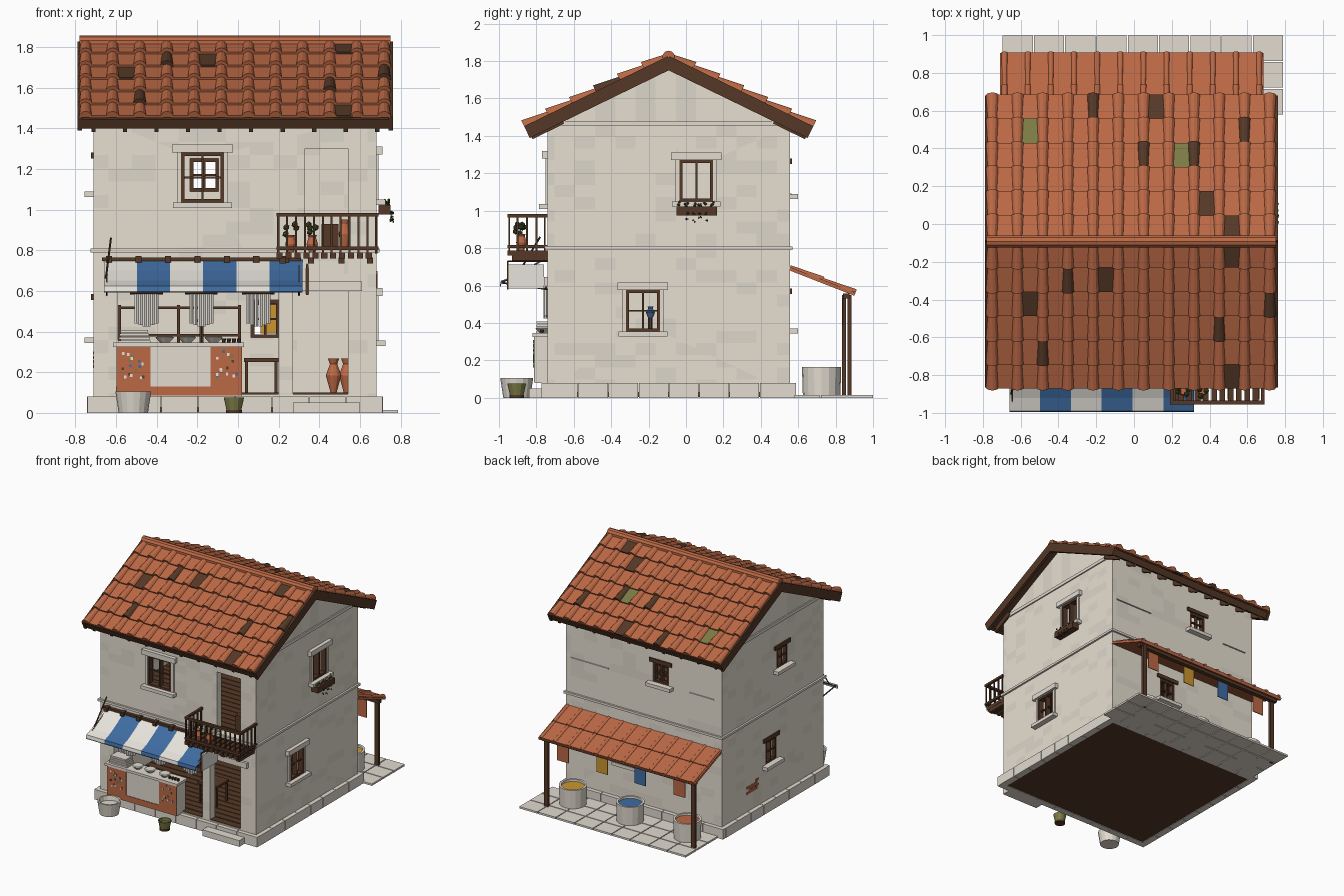
import bpy, bmesh, math, random
from mathutils import Vector, Matrix
default_cube = bpy.data.objects.get("Cube")
if default_cube:
    bpy.data.objects.remove(default_cube, do_unlink=True)
random.seed(4)
PALETTE = {"plaster": (.8, .74, .64), "worn plaster": (.73, .68, .59), "stone": (.76, .71, .63),
           "terracotta": (.5, .14, .06), "dark wood": (.09, .04, .02), "blue": (.05, .15, .36),
           "ochre": (.6, .3, .03), "moss": (.2, .2, .06), "linen": (.86, .83, .77), "leaf": (.06, .07, .02)}
PLASTER, WORN, STONE, CLAY, WOOD, BLUE, OCHRE, MOSS, LINEN, LEAF = range(len(PALETTE))
MATERIALS, parts, openings = [], {}, []
for label, rgb in PALETTE.items():
    material = bpy.data.materials.new(label)
    material.use_nodes = True
    material.diffuse_color = (*rgb, 1)
    material.node_tree.nodes["Principled BSDF"].inputs["Base Color"].default_value = (*rgb, 1)
    MATERIALS.append(material)
# Shape helpers: every part name collects its pieces in one mesh
def part(name):
    return parts[name] if name in parts else parts.setdefault(name, bmesh.new())
def paint(verts, color):
    for face in {f for v in verts for f in v.link_faces}:
        face.material_index = color
def box(name, color, low, high):
    low, high = Vector(low), Vector(high)
    matrix = Matrix.Translation((low + high) / 2) @ Matrix.Diagonal((*[abs(c) for c in high - low], 1))
    paint(bmesh.ops.create_cube(part(name), size=1, matrix=matrix)["verts"], color)
def loft(name, color, rings):
    bm = part(name)
    rows = [[bm.verts.new(p) for p in ring] for ring in rings]
    for a, b in zip(rows, rows[1:]):
        for i in range(len(a)):
            bm.faces.new((a[i - 1], a[i], b[i], b[i - 1]))
    bm.faces.new(rows[0])
    bm.faces.new(rows[-1])
    paint([v for row in rows for v in row], color)
def prism(name, color, profile, x0, x1):
    loft(name, color, [[Vector((x, y, z)) for y, z in profile] for x in (x0, x1)])
def lathe(name, color, profile, x, y, sides=12):
    turn = [math.tau * i / sides for i in range(sides)]
    loft(name, color, [[Vector((x + r * math.cos(a), y + r * math.sin(a), z)) for a in turn] for r, z in profile])
def rod(name, color, start, end, radius, sides=6):
    start, end = Vector(start), Vector(end)
    matrix = Matrix.Translation((start + end) / 2) @ (end - start).to_track_quat("Z", "Y").to_matrix().to_4x4()
    paint(bmesh.ops.create_cone(part(name), segments=sides, radius1=radius, radius2=radius, cap_ends=True,
                                depth=(end - start).length, matrix=matrix)["verts"], color)
def foliage(name, x, y, z, size):
    for _ in range(4):
        spot = Vector((x, y, z)) + Vector([random.uniform(-size, size) for _ in range(3)])
        paint(bmesh.ops.create_icosphere(part(name), subdivisions=1, radius=size * .6,
                                         matrix=Matrix.Translation(spot))["verts"], LEAF)
def finish(name):
    bm = parts.pop(name)
    bmesh.ops.recalc_face_normals(bm, faces=bm.faces)
    used = sorted({f.material_index for f in bm.faces})
    for face in bm.faces:
        face.material_index = used.index(face.material_index)
    result = bpy.data.objects.new(name, bpy.data.meshes.new(name))
    bm.to_mesh(result.data)
    for index in used:
        result.data.materials.append(MATERIALS[index])
    bpy.context.scene.collection.objects.link(result)
    return result
# House outline, and boxes measured along a wall (u), outwards (n) and up (z)
LEFT, RIGHT, FRONT, BACK, MIDDLE = -.71, .68, -.74, .555, -.0925
WALLS = {"front": lambda u, n: (u, FRONT - n), "back": lambda u, n: (u, BACK + n),
         "east": lambda u, n: (RIGHT + n, u), "west": lambda u, n: (LEFT - n, u)}
def on(wall, name, color, u, n, z):
    box(name, color, (*WALLS[wall](u[0], n[0]), z[0]), (*WALLS[wall](u[1], n[1]), z[1]))
def opening(wall, u0, u1, z0, z1):
    openings.append(f"cutter_{len(openings)}")
    on(wall, openings[-1], PLASTER, (u0, u1), (-.1, .05), (z0, z1))
def window(wall, name, center, z0, z1, width, rustic=False, cross=True):
    u0, u1, t, depth = center - width / 2, center + width / 2, .016, (-.035, -.003 if rustic else .01)
    opening(wall, u0, u1, z0, z1)
    for a, b in ((u0, u0 + t), (u1 - t, u1), (center - t / 3, center + t / 3)):
        on(wall, name, WOOD, (a, b), depth, (z0, z1))
    for z in (z0, z1 - t):
        on(wall, name, WOOD, (u0, u1), depth, (z, z + t))
    if cross:
        on(wall, name, WOOD, (u0, u1), (-.02, -.005), ((z0 + z1) / 2 - .005, (z0 + z1) / 2 + .005))
    on(wall, name, STONE, (u0 - .04, u1 + .04), (-.01, .045), (z0 - .027, z0))
    if rustic:
        on(wall, name, WOOD, (u0 - .03, u1 + .03), (-.01, .012), (z1, z1 + .03))
    else:
        on(wall, name, STONE, (u0 - .045, u1 + .045), (-.01, .03), (z1, z1 + .04))
        for a, b in ((u0 - .02, u0), (u1, u1 + .02)):
            on(wall, name, STONE, (a, b), (-.01, .012), (z0, z1))
window("front", "front_window", -.175, 1.035, 1.28, .21)
window("back", "back_upper_window", -.165, 1.09, 1.25, .14, rustic=True)
window("back", "back_lower_window", .134, .37, .555, .14, rustic=True)
window("east", "east_upper_window", .055, 1.05, 1.27, .18, cross=False)
window("east", "east_lower_window", -.23, .355, .575, .18)
window("west", "west_upper_window", -.21, 1.09, 1.25, .14, rustic=True)
window("west", "west_lower_window", -.07, .37, .555, .14, rustic=True)
for doorway in ((-.59, .2, .09, .66), (.27, .54, .09, .6), (.33, .54, .81, 1.3)):
    opening("front", *doorway)
# Hollow walls with rooms and openings cut out, then split into plaster patches
def gable(inset, bottom):
    return [(FRONT + inset, bottom), (FRONT + inset, 1.46), (MIDDLE, 1.775 - inset / 2),
            (BACK - inset, 1.46), (BACK - inset, bottom)]
prism("walls", PLASTER, gable(0, .03), LEFT, RIGHT)
prism("cutter_room", PLASTER, gable(.06, 0), LEFT + .06, RIGHT - .06)
walls = finish("walls")
walls.data.materials.append(MATERIALS[WORN])
bpy.context.view_layer.objects.active = walls
for name in ["cutter_room"] + openings:
    cutter = finish(name)
    cutter.hide_render = True
    modifier = walls.modifiers.new(name, "BOOLEAN")
    modifier.operation, modifier.solver, modifier.object = "DIFFERENCE", "EXACT", cutter
    bpy.ops.object.modifier_apply(modifier=name)
    bpy.data.objects.remove(cutter, do_unlink=True)
bm = bmesh.new()
bm.from_mesh(walls.data)
SIZE = Vector((.116, .108, .065))
for axis in range(3):
    for i in range(-7, 23):
        normal = Vector([float(k == axis) for k in range(3)])
        bmesh.ops.bisect_plane(bm, geom=bm.verts[:] + bm.edges[:] + bm.faces[:], plane_no=normal,
                               plane_co=normal * SIZE[axis] * (i + .5))
for face in bm.faces:
    face.material_index = int(random.random() < .2)
bm.to_mesh(walls.data)
# Planked floors, plinth blocks, string courses, ledges and bare bricks
box("ground_floor", WOOD, (LEFT + .005, FRONT + .005, .004), (RIGHT - .005, BACK - .005, .094))
box("upper_floor", WOOD, (LEFT + .03, FRONT + .03, .77), (RIGHT - .03, BACK - .03, .804))
for i in range(19):
    y = FRONT + .06 + i * .062
    for z in (.09, .8):
        box("floor_planks", WOOD, (LEFT + .06, y, z), (RIGHT - .06, y + .056, z + .01))
for wall in WALLS:
    along_x = wall in ("front", "back")
    start, end = (LEFT - .033, RIGHT + .033) if along_x else (FRONT, BACK)
    step = (end - start) / 8
    for i in range(8):
        on(wall, "plinth", STONE, (start + i * step + .002, start + (i + 1) * step - .002), (-.02, .033), (0, .08))
    on(wall, "string_course", STONE, (start + .018 * along_x, end - .018 * along_x), (-.01, .015), (.79, .808))
    if not along_x:
        on(wall, "string_course", STONE, (start, end), (-.01, .01), (1.455, 1.48))
for u in ((.3, .64), (-.64, -.42)):
    on("back", "back_ledges", STONE, u, (-.005, .008), (1.085, 1.091))
for i in range(10):
    u, z = .11 + i % 3 * .045 - i // 3 % 2 * .02, .22 + i // 3 * .022
    on("west", "exposed_bricks", CLAY, (u, u + .04), (-.01, .004), (z, z + .017))
# Main roof: local x, distance s down the slope, height h off the slope
TILT, PITCH, COLUMNS, ROWS = math.atan(.487), .1335, 12, 6
LENGTH = .768 / math.cos(TILT)
def slope_frame(side, origin, tilt):
    down = Vector((0, side * math.cos(tilt), -math.sin(tilt)))
    normal = Vector((0, side * math.sin(tilt), math.cos(tilt)))
    return lambda x, s, h: Vector(origin) + Vector((x, 0, 0)) + down * s + normal * h
def slab(name, color, frame, x, s, h, drop=0):
    loft(name, color, [[frame(a, q, b + d) for a, b in ((x[0], h[0]), (x[1], h[0]), (x[1], h[1]), (x[0], h[1]))]
                       for q, d in zip(s, (0, drop))])
def barrel(name, color, frame, x, s, radii, lifts):
    arc = [math.pi * i / 6 for i in range(7)]
    loft(name, color, [[frame(x + r * math.cos(a), q, r * math.sin(a) + h) for a in arc]
                       for q, r, h in zip(s, radii, lifts)])
# Weathered tiles keyed by column and row from the eave
COVERS = {-1: {(3, 4), (2, 1), (11, 3), (9, 2)}, 1: {(4, 0), (6, 2), (8, 2), (10, 1)}}
PANS = {-1: {(1, 3), (4, 4), (9, 5), (9, 0)}, 1: {(6, 0), (8, 4), (9, 5)}}
MOSSY = {-1: set(), 1: {(1, 1), (7, 2)}}
for side in (-1, 1):
    frame, step = slope_frame(side, (0, MIDDLE, 1.815), TILT), LENGTH / ROWS
    slab("roof_deck", WOOD, frame, (-.78, .75), (0, LENGTH - .01), (-.03, 0))
    slab("eave_board", WOOD, frame, (-.78, .75), (LENGTH - .03, LENGTH - .005), (-.05, 0))
    for x in (-.79, .74):
        slab("barge_boards", WOOD, frame, (x, x + .022), (0, LENGTH), (-.058, .012))
    for i in range(10):
        slab("rafters", WOOD, frame, (i * .155 - .72, i * .155 - .7), (LENGTH - .2, LENGTH - .01), (-.07, -.03))
    for key in ((column, row) for row in range(ROWS) for column in range(COLUMNS)):
        x, low = -.75 + key[0] * PITCH, LENGTH - key[1] * step
        ends = (max(low - step * 1.1, 0), low)
        barrel("roof_tiles", WOOD if key in COVERS[side] else CLAY, frame, x, ends, (.026, .034), (0, .013))
        if key[0] < COLUMNS - 1:
            color = MOSS if key in MOSSY[side] else WOOD if key in PANS[side] else CLAY
            slab("roof_tiles", color, frame, (x + .02, x + PITCH - .02), ends, (-.002, .012), drop=.012)
for i in range(COLUMNS):
    rod("ridge_tiles", CLAY, (-.78 + i * .1275, MIDDLE, 1.822), (-.652 + i * .1275, MIDDLE, 1.822), .034, 10)
# Back lean-to with posts, hanging cloths, dye vats and paving
lean = slope_frame(1, (0, BACK, .693), math.atan(.39))
slab("lean_to_roof", CLAY, lean, (-.71, .685), (0, .375), (-.012, .006))
for i in range(24):
    x, s = -.685 + i // 2 * .1225, i % 2 * .185
    barrel("lean_to_roof", CLAY, lean, x, (s, s + .19), (.013, .017), (.003, .007))
    if i < 22:
        slab("lean_to_roof", CLAY, lean, (x + .012, x + .11), (s, s + .188), (0, .008), drop=.006)
box("lean_to_beam", WOOD, (-.69, .84, .53), (.67, .875, .557))
for x, y in ((-.66, .845), (.63, .875)):
    box("lean_to_posts", WOOD, (x - .018, y - .011, 0), (x + .018, y + .011, .55))
for x, color in zip((.51, .16, -.18, -.53), (CLAY, OCHRE, BLUE, CLAY)):
    box("hanging_cloths", color, (x - .05, .836, .39), (x + .05, .842, .53))
for x, color in zip((.5, -.01, -.52), (OCHRE, BLUE, CLAY)):
    lathe("dye_vats", STONE, [(.1, 0), (.105, .165), (.088, .165), (.085, .13)], x, .725, 16)
    lathe("vat_dye", color, [(.087, .14), (.087, .15)], x, .725, 16)
for x, y in ((-.695 + i % 9 * .1655, .58 + i // 9 * .142) for i in range(27)):
    box("paving", STONE, (x, y, 0), (x + .159, y + .135, .015))
# Shop counter with mosaic panels, wares, shelves and drapes
box("counter", STONE, (-.6, -.81, .08), (.02, -.7, .325))
box("counter", CLAY, (-.6, -.814, .085), (.02, -.809, .13))
box("counter_top", STONE, (-.615, -.822, .325), (.03, -.69, .345))
for x0, x1 in ((-.595, -.43), (-.135, .02)):
    box("mosaic_panels", CLAY, (x0, -.814, .13), (x1, -.809, .325))
    for i in range(16):
        x, z = random.uniform(x0 + .02, x1 - .03), random.uniform(.15, .3)
        box("mosaic_chips", (LINEN, LEAF, MOSS, LINEN, BLUE)[i % 5], (x, -.817, z), (x + .012, -.812, z + .014))
for i in range(4):
    box("tray_stack", STONE, (-.59 + i * .004, -.8, .345 + i * .017), (-.43 - i * .004, -.71, .357 + i * .017))
    lathe("cups", WOOD, [(.008, .345), (.011, .365)], -.07 + i * .025, -.77, 8)
for x in (-.36, -.25, -.12):
    lathe("bowls", STONE, [(.02, .345), (.045, .37), (.038, .375)], x, -.76)
for z in (.375, .51):
    box("shelves", WOOD, (-.59, .39, z), (.01, .495, z + .014))
for x in (-.59, -.3, 0):
    box("shelves", WOOD, (x, .39, .1), (x + .014, .495, .53))
rod("jar_stand", WOOD, (-.18, -.19, .1), (-.18, -.19, .43), .012)
lathe("blue_jar", BLUE, [(.014, .43), (.024, .455), (.012, .478), (.016, .488)], -.18, -.19)
box("work_table", WOOD, (.03, -.56, .25), (.2, -.4, .27))
for x, y in ((.035, -.55), (.035, -.42), (.18, -.55), (.18, -.42)):
    box("work_table", WOOD, (x, y, .1), (x + .015, y + .015, .25))
for center in (-.45, -.18, .1):
    rod("drape_rails", WOOD, (center - .08, -.75, .59), (center + .08, -.75, .59), .007)
    for i in range(6):
        x = center - .05 + i * .02
        rod("drapes", LINEN, (x, -.752, .585), (x, -.752, .42 + abs(i - 2.5) * .008), .011)
# Striped awning with rail, struts and the hanging sign
SLOPE = [(-.745, .755), (-.83, .70), (-.92, .65), (-.99, .625), (-.995, .598)]
for i in range(6):
    prism("awning", BLUE if i % 2 else LINEN, SLOPE + [(y + .004, z - .006) for y, z in reversed(SLOPE)],
          -.66 + i * .163, -.497 + i * .163)
box("awning_rail", WOOD, (-.67, -.765, .748), (.31, FRONT, .765))
for i in range(7):
    box("awning_rail", WOOD, (-.65 + i * .145, -.785, .74), (-.62 + i * .145, FRONT, .772))
for x in (-.645, .3):
    rod("awning_struts", WOOD, (x, FRONT, .58), (x, -.985, .615), .005)
    rod("awning_struts", WOOD, (x, -.985, .615), (x, FRONT, .75), .004)
rod("awning_struts", WOOD, (-.65, -.9, .66), (-.625, -.78, .86), .005)
box("sign_board", LINEN, (.332, -.95, .585), (.348, -.76, .712))
box("sign_board", WOOD, (.334, -.956, .58), (.346, -.95, .73))
rod("sign_bracket", WOOD, (.34, -.955, .73), (.34, FRONT, .73), .005)
# Balcony with slatted floor, railing, potted plants and a crate inside
for x in (.22, .36, .51, .65):
    box("balcony_brackets", WOOD, (x - .015, -.93, .735), (x + .015, FRONT, .765))
for z in (.8, .965):
    box("balcony_rail", WOOD, (.19, -.955, z), (.69, -.935, z + .018))
    for x in (.19, .672):
        box("balcony_rail", WOOD, (x, -.955, z), (x + .018, FRONT, z + .018))
for i in range(12):
    x = .198 + i * .0438
    box("balcony_balusters", WOOD, (x - .005, -.95, .785), (x + .005, -.94, .97))
    box("balcony_floor", WOOD, (x - .008, -.955, .76), (x + .022 - i // 11 * .03, FRONT, .788))
for x, y in ((x, y) for x in (.199, .681) for y in (-.9, -.85, -.8, -.755)):
    box("balcony_balusters", WOOD, (x - .005, y - .005, .785), (x + .005, y + .005, .97))
for x in (.26, .365):
    lathe("balcony_pots", CLAY, [(.015, .788), (.028, .83), (.018, .865), (.023, .875)], x, -.88)
    foliage("balcony_plants", x, -.89, .905, .028)
lathe("upper_room_jar", CLAY, [(.015, .81), (.03, .88), (.018, .93), (.024, .95)], .525, -.6)
box("upper_room_crate", WOOD, (.41, -.62, .81), (.495, -.54, .93))
# Entrance lintel, step and storage jars, planter, street tub and basket
on("front", "door_lintel", STONE, (.2, .61), (-.01, .02), (.6, .645))
box("door_step", STONE, (.27, -.84, 0), (.6, FRONT, .05))
for x, y in ((.47, -.55), (.535, -.48)):
    lathe("storage_jars", CLAY, [(.015, .1), (.038, .185), (.018, .24), (.028, .268)], x, y)
box("planter", WOOD, (RIGHT + .012, -.05, .975), (RIGHT + .07, .165, 1.022))
for i in range(6):
    foliage("planter_leaves", RIGHT + .05, i * .035 - .03, 1.035, .013)
    if 0 < i < 5:
        foliage("planter_vines", RIGHT + .076, i * .035 - .03, .985, .008)
        foliage("planter_vines", RIGHT + .076, i * .035 - .03, .945 + i % 2 * .015, .008)
lathe("street_tub", STONE, [(.072, 0), (.088, .105), (.076, .105), (.07, .07)], -.515, -.905, 16)
lathe("basket", MOSS, [(.036, .012), (.05, .075), (.042, .075), (.04, .05)], -.02, -.905)
lathe("basket", WOOD, [(.04, 0), (.04, .014)], -.02, -.905)
for name in list(parts):
    finish(name)
